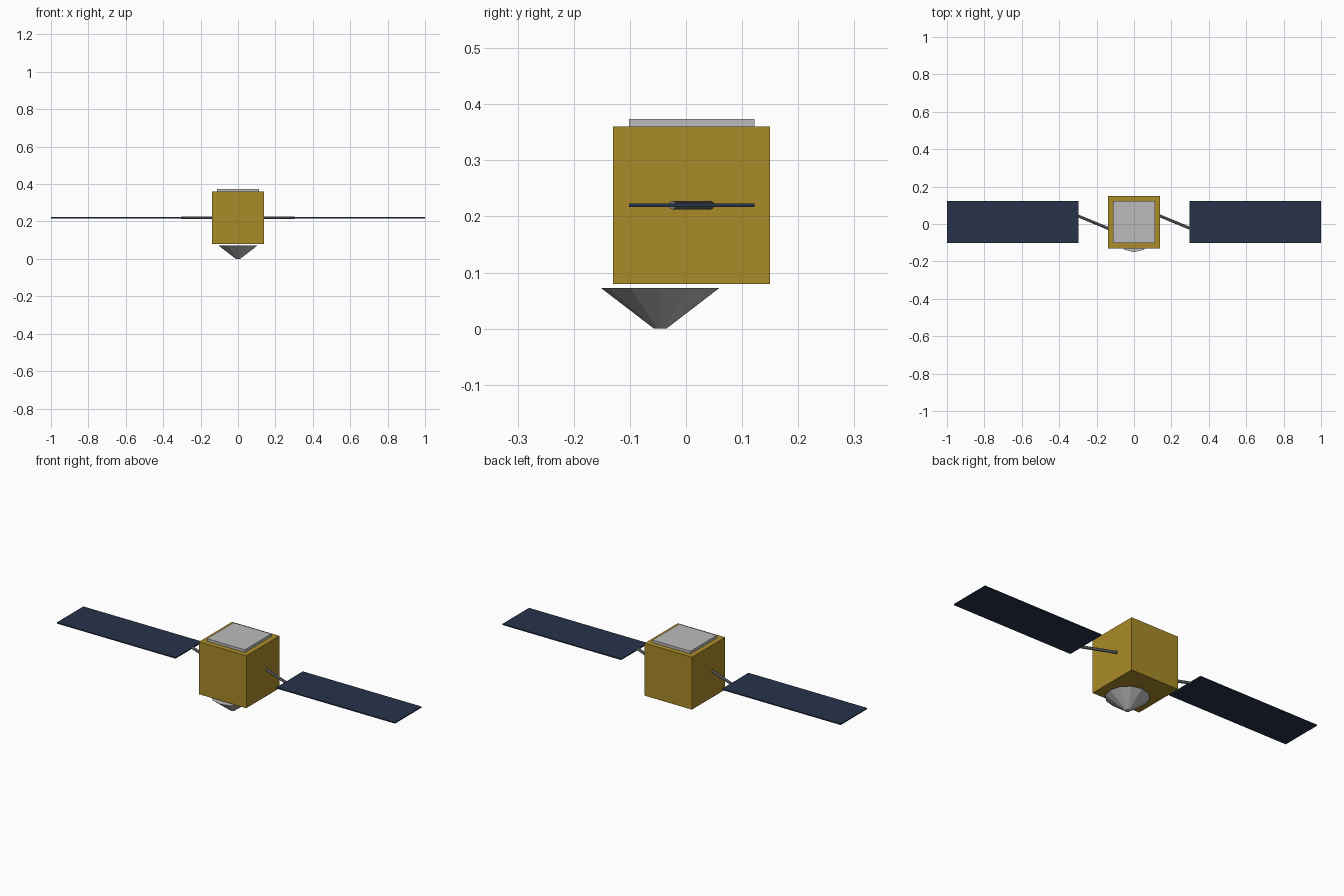
import bpy
import math

cube = bpy.data.objects.get("Cube")
if cube:
    bpy.data.objects.remove(cube, do_unlink=True)


def material(name, rgb):
    mat = bpy.data.materials.new(name)
    mat.use_nodes = True
    colour = (*rgb, 1)
    mat.diffuse_color = colour
    mat.node_tree.nodes["Principled BSDF"].inputs["Base Color"].default_value = colour
    return mat


gold = material("gold foil", (0.4, 0.26, 0.022))
silver = material("light grey metal", (0.5, 0.5, 0.5))
steel = material("dark grey metal", (0.2, 0.2, 0.2))
navy = material("navy solar cells", (0.02, 0.033, 0.068))


def finish(name, mat):
    obj = bpy.context.object
    obj.name = name
    obj.data.materials.append(mat)
    return obj


def box(name, centre, size, mat):
    bpy.ops.mesh.primitive_cube_add(size=1, location=centre)
    obj = finish(name, mat)
    obj.scale = size
    bpy.ops.object.transform_apply(location=False, rotation=False, scale=True)
    return obj


MID_Y, MID_Z = 0.01, 0.22

# Body and the plate on its roof
box("body", (0, MID_Y, MID_Z), (0.28, 0.28, 0.28), gold)
box("roof_plate", (0, MID_Y, 0.367), (0.224, 0.224, 0.014), silver)

# Downward tapering faceted dish, hanging just clear of the body
bpy.ops.mesh.primitive_cone_add(vertices=12, radius1=0.011, radius2=0.105,
                                depth=0.072, location=(0, -0.046, 0.036))
finish("dish", silver)

# Solar wings with their booms
for side, sign in (("left", 1), ("right", -1)):
    box(side + "_solar_panel", (sign * 0.649, MID_Y, MID_Z), (0.702, 0.224, 0.006), navy)
    bpy.ops.mesh.primitive_cylinder_add(vertices=8, radius=0.0076, depth=0.178,
                                        location=(sign * 0.219, MID_Y, MID_Z))
    boom = finish(side + "_boom", steel)
    boom.rotation_euler = (math.pi / 8, math.pi / 2, 0)
    boom.rotation_mode = "XYZ"
